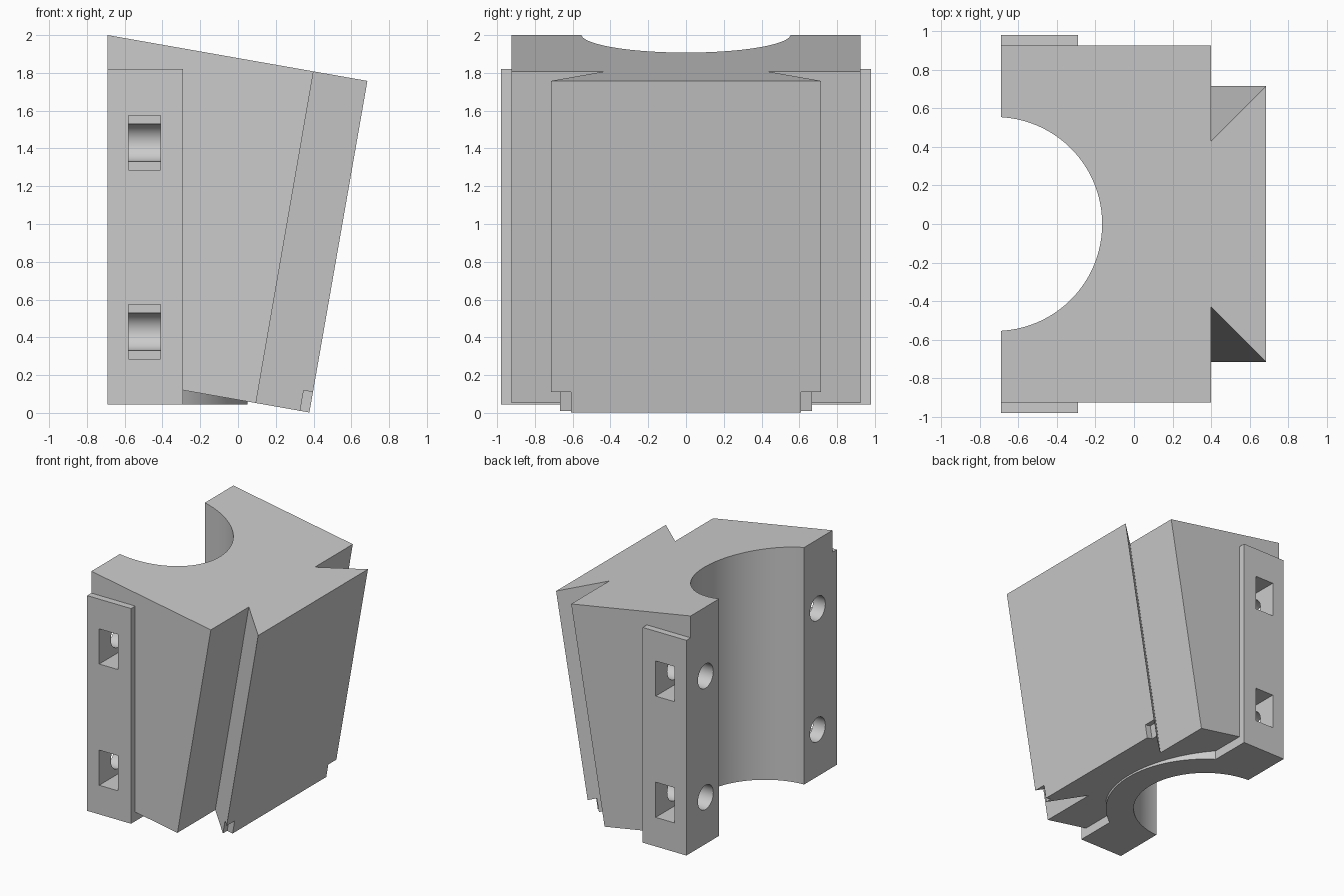
import bpy, bmesh, math
from mathutils import Vector, Matrix

if "Cube" in bpy.data.objects:
    bpy.data.objects.remove(bpy.data.objects["Cube"], do_unlink=True)

TILT = math.radians(10)
SLOPE = math.tan(TILT)
BACK, FLAT = -0.69, 0.045
BORE_X = -0.72

grey = bpy.data.materials.new("light_grey")
grey.use_nodes = True
grey.diffuse_color = (0.6, 0.6, 0.6, 1)
grey.node_tree.nodes["Principled BSDF"].inputs["Base Color"].default_value = (0.6, 0.6, 0.6, 1)


def loft(name, bottom, top):
    """Solid between two matching outlines."""
    bm = bmesh.new()
    a = [bm.verts.new(p) for p in bottom]
    b = [bm.verts.new(p) for p in top]
    bm.faces.new(a[::-1])
    bm.faces.new(b)
    for i in range(len(a)):
        j = (i + 1) % len(a)
        bm.faces.new((a[i], a[j], b[j], b[i]))
    bmesh.ops.recalc_face_normals(bm, faces=bm.faces)
    mesh = bpy.data.meshes.new(name)
    bm.to_mesh(mesh)
    bm.free()
    mesh.materials.append(grey)
    ob = bpy.data.objects.new(name, mesh)
    bpy.context.collection.objects.link(ob)
    return ob


def box(name, lo, hi):
    (x0, y0, z0), (x1, y1, z1) = lo, hi
    outline = [(x0, y0), (x1, y0), (x1, y1), (x0, y1)]
    return loft(name, [(x, y, z0) for x, y in outline], [(x, y, z1) for x, y in outline])


def circle(r, n):
    return [(r * math.cos(math.tau * i / n), r * math.sin(math.tau * i / n)) for i in range(n)]


def combine(target, tool, operation):
    tool.hide_render = True
    mod = target.modifiers.new("combine", 'BOOLEAN')
    mod.operation, mod.solver, mod.object = operation, 'EXACT', tool
    bpy.context.view_layer.objects.active = target
    bpy.ops.object.modifier_apply(modifier=mod.name)
    bpy.data.objects.remove(tool, do_unlink=True)


def top_z(x):
    return 2.0 - SLOPE * (x - BACK)


def bottom_z(x):
    return 0.12 - SLOPE * (x + 0.29)


# Wedge-shaped body, side profile extruded across the width
side = [(BACK, FLAT), (-0.29, FLAT), (-0.29, bottom_z(-0.29)), (0.095, bottom_z(0.095)),
        (0.40, top_z(0.40)), (BACK, top_z(BACK))]
body = loft("mounting_block", [(x, -0.925, z) for x, z in side], [(x, 0.925, z) for x, z in side])

# Side flanges
combine(body, box("flange", (BACK, -0.98, FLAT), (-0.29, 0.98, 1.82)), 'UNION')

# Tilted dovetail rail
rail = [(0.30, -0.43), (0.40, -0.43), (0.685, -0.715), (0.685, 0.715), (0.40, 0.43), (0.30, 0.43)]
shift = 0.307
combine(body, loft("dovetail", [(x - shift, y, bottom_z(x - shift)) for x, y in rail],
                   [(x, y, top_z(x)) for x, y in rail]), 'UNION')

# Collar around the bore under the sloped base
arc = [(BORE_X + 0.77 * math.cos(math.radians(d)), 0.77 * math.sin(math.radians(d)))
       for d in range(-60, 61, 3)]
combine(body, loft("collar", [(x, y, FLAT) for x, y in arc], [(x, y, 0.3) for x, y in arc]), 'UNION')

# Half-round bore
bore = [(BORE_X + x, y) for x, y in circle(0.555, 96)]
combine(body, loft("bore_cutter", [(x, y, -1) for x, y in bore], [(x, y, 3) for x, y in bore]), 'DIFFERENCE')

for s in (-1, 1):
    # Bolt holes with open nut pockets
    for z in (0.43, 1.43):
        y0, y1 = sorted((s * 0.73, s * 1.2))
        combine(body, box("pocket_cutter", (-0.58, y0, z - 0.145), (-0.41, y1, z + 0.145)), 'DIFFERENCE')
        ring = [(s * 0.73 + a, z + b) for a, b in circle(0.1, 48)]
        combine(body, loft("hole_cutter", [(-0.9, y, h) for y, h in ring],
                           [(-0.25, y, h) for y, h in ring]), 'DIFFERENCE')
    # Notches at the lower rail corners
    y0, y1 = sorted((s * 0.61, s * 0.9))
    notch = box("notch_cutter", (-0.05, y0, -0.1), (0.1, y1, 0.11))
    corner = Vector((0.685 - shift, 0, bottom_z(0.685 - shift)))
    notch.data.transform(Matrix.Translation(corner) @ Matrix.Rotation(TILT, 4, 'Y'))
    combine(body, notch, 'DIFFERENCE')

# Smooth curved walls, sharp edges kept
bpy.ops.object.select_all(action='DESELECT')
body.select_set(True)
bpy.context.view_layer.objects.active = body
bpy.ops.object.shade_smooth_by_angle(angle=math.radians(25))
